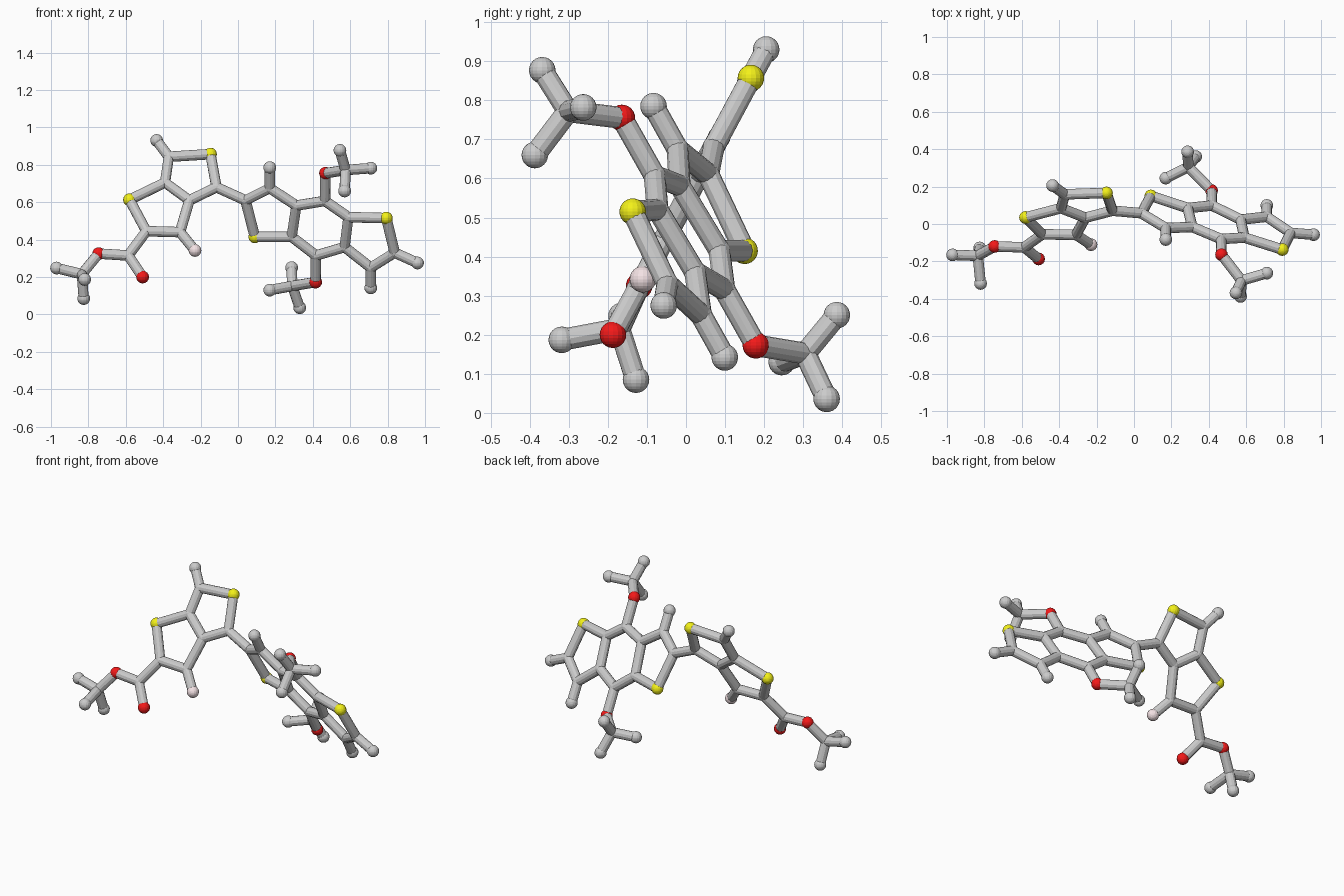
import bpy, bmesh
from mathutils import Vector, Matrix

if "Cube" in bpy.data.objects:
    bpy.data.objects.remove(bpy.data.objects["Cube"])

TUBE, JOINT, BALL = 0.028, 0.029, 0.034


def left_plane(x, z):
    return Vector((x, 0.165 + 0.537 * (z - 0.855), z))


def right_plane(x, z):
    return Vector((x, 0.4115 - 0.328 * x - 0.559 * z, z))


def material(name, color):
    m = bpy.data.materials.new(name)
    m.diffuse_color = color
    m.use_nodes = True
    m.node_tree.nodes["Principled BSDF"].inputs["Base Color"].default_value = m.diffuse_color
    return m


def finish(bm, name, mat=None):
    me = bpy.data.meshes.new(name)
    bm.to_mesh(me)
    bm.free()
    if mat:
        me.materials.append(mat)
    bpy.context.collection.objects.link(bpy.data.objects.new(name, me))


def balls(name, points, radius, mat=None):
    bm = bmesh.new()
    for p in points:
        bmesh.ops.create_uvsphere(bm, u_segments=16, v_segments=12, radius=radius,
                                  matrix=Matrix.Translation(p))
    finish(bm, name, mat)


def tubes(name, pairs):
    bm = bmesh.new()
    for a, b in pairs:
        d = b - a
        rot = d.to_track_quat('Z', 'Y').to_matrix().to_4x4()
        bmesh.ops.create_cone(bm, cap_ends=True, segments=12, radius1=TUBE, radius2=TUBE,
                              depth=d.length, matrix=Matrix.Translation((a + b) / 2) @ rot)
    finish(bm, name)


red = material("red", (0.9, 0.01, 0.01, 1))
yellow = material("yellow", (0.9, 0.88, 0.01, 1))
pink = material("pink", (0.9, 0.76, 0.78, 1))

# Atoms of the left pair of rings, lying in one tilted plane
P = {k: left_plane(*v) for k, v in {
    "hA": (-0.435, 0.93), "a2": (-0.37, 0.843), "sA": (-0.147, 0.857), "a4": (-0.115, 0.68),
    "a5": (-0.26, 0.61), "a6": (-0.39, 0.705), "sB": (-0.58, 0.613), "a8": (-0.49, 0.445),
    "a9": (-0.31, 0.44), "f": (-0.23, 0.342), "e1": (-0.587, 0.315)}.items()}

# Atoms of the right triple of rings, lying in another plane
P.update({k: right_plane(*v) for k, v in {
    "b1": (0.04, 0.61), "sC": (0.09, 0.415), "b3": (0.17, 0.675), "hB": (0.17, 0.785),
    "b4": (0.312, 0.582), "b5": (0.287, 0.415), "b6": (0.465, 0.607), "oC": (0.468, 0.755),
    "b7": (0.59, 0.52), "b8": (0.57, 0.36), "b9": (0.417, 0.315), "oD": (0.415, 0.173),
    "sD": (0.793, 0.515), "b11": (0.838, 0.33), "hC": (0.96, 0.275), "b12": (0.71, 0.25),
    "hD": (0.71, 0.142)}.items()})

# Side branches, off the planes
P.update({k: Vector(v) for k, v in {
    "oA": (-0.51, -0.187, 0.2), "oB": (-0.745, -0.12, 0.325),
    "m1": (-0.835, -0.17, 0.215), "h1": (-0.97, -0.165, 0.248),
    "h2": (-0.825, -0.128, 0.085), "h3": (-0.82, -0.318, 0.187),
    "m2": (0.575, -0.302, 0.772), "h4": (0.545, -0.368, 0.877),
    "h5": (0.71, -0.263, 0.782), "h6": (0.57, -0.387, 0.66),
    "m3": (0.29, 0.305, 0.152), "h7": (0.287, 0.386, 0.25),
    "h8": (0.17, 0.245, 0.13), "h9": (0.33, 0.36, 0.036)}.items()})

# Bonds written as chains of atoms
chains = {
    "left_ring_bonds": ["a2 sA a4 a5 a6 a2 hA", "a6 sB a8 a9 a5", "a9 f"],
    "linking_bond": ["a4 b1"],
    "right_ring_bonds": ["b1 sC b5 b4 b3 b1", "b3 hB", "b4 b6 b7 b8 b9 b5",
                         "b7 sD b11 b12 b8", "b11 hC", "b12 hD"],
    "left_branch_bonds": ["a8 e1 oB m1 h1", "e1 oA", "h2 m1 h3"],
    "upper_branch_bonds": ["b6 oC m2 h4", "h5 m2 h6"],
    "lower_branch_bonds": ["b9 oD m3 h7", "h8 m3 h9"],
}
for name, group in chains.items():
    pairs = []
    for chain in group:
        keys = chain.split()
        pairs += [(P[i], P[j]) for i, j in zip(keys, keys[1:])]
    tubes(name, pairs)

# Atom balls by kind
balls("joint_atoms", [p for k, p in P.items() if k[0] in "abem"], JOINT)
balls("end_atoms", [p for k, p in P.items() if k[0] == "h"], BALL)
balls("yellow_atoms", [p for k, p in P.items() if k[0] == "s"], BALL, yellow)
balls("red_atoms", [p for k, p in P.items() if k[0] == "o"], BALL, red)
balls("pink_atom", [P["f"]], BALL, pink)
